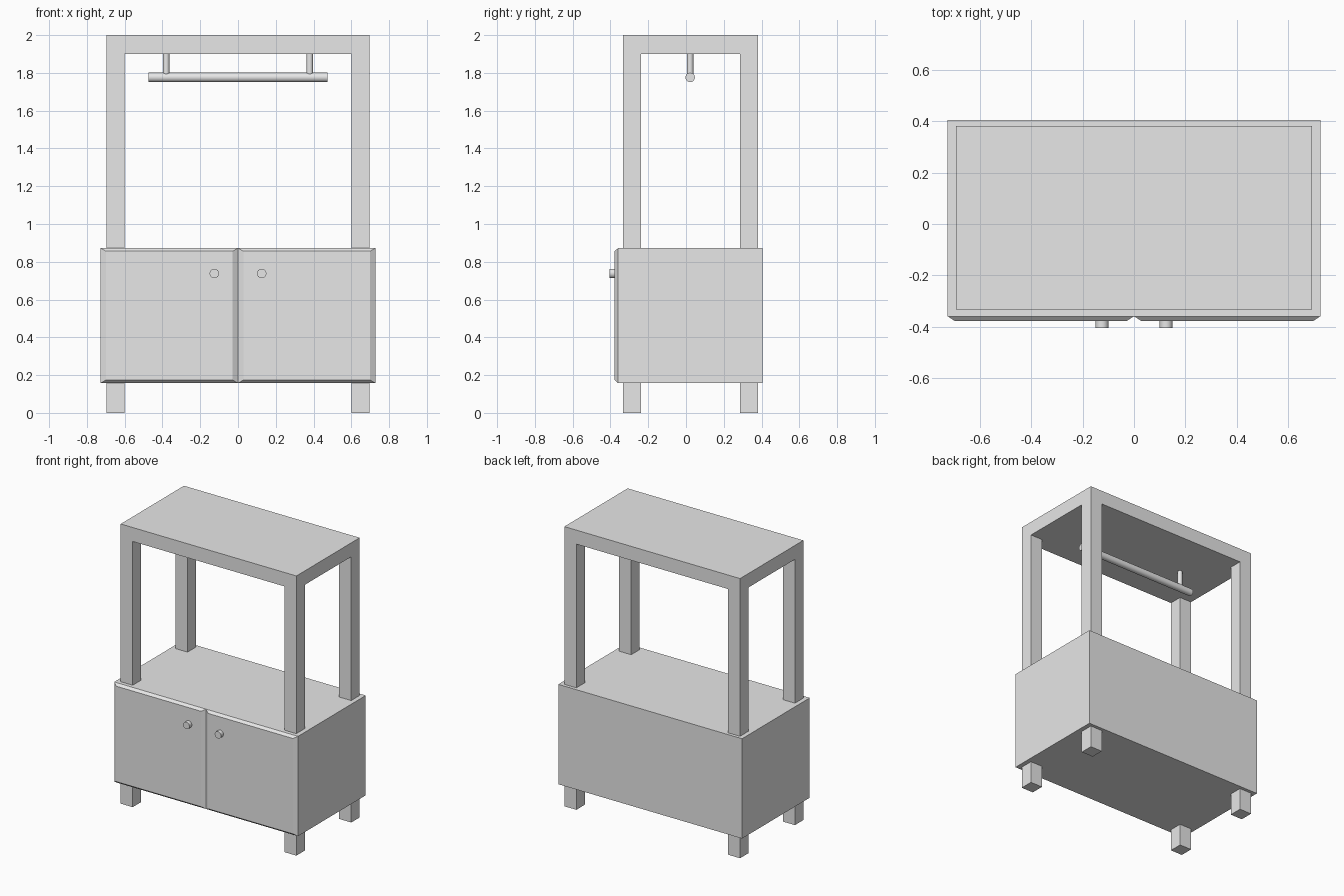
import bpy
import bmesh
from math import pi
from mathutils import Matrix, Vector

cube = bpy.data.objects.get("Cube")
if cube:
    bpy.data.objects.remove(cube, do_unlink=True)

grey = bpy.data.materials.new("plain grey")
grey.use_nodes = True
grey.diffuse_color = (0.8, 0.8, 0.8, 1)
grey.node_tree.nodes["Principled BSDF"].inputs["Base Color"].default_value = (0.8, 0.8, 0.8, 1)


def finish(name, bm):
    mesh = bpy.data.meshes.new(name)
    bm.to_mesh(mesh)
    bm.free()
    mesh.materials.append(grey)
    obj = bpy.data.objects.new(name, mesh)
    bpy.context.collection.objects.link(obj)
    return obj


def box(name, low, high):
    low, high = Vector(low), Vector(high)
    bm = bmesh.new()
    bmesh.ops.create_cube(bm, size=1)
    for v in bm.verts:
        v.co = (low + high) / 2 + v.co * (high - low)
    return finish(name, bm)


def rod(name, centre, radius, length, axis):
    turn = {"x": Matrix.Rotation(pi / 2, 4, "Y"),
            "y": Matrix.Rotation(pi / 2, 4, "X"), "z": Matrix()}[axis]
    bm = bmesh.new()
    bmesh.ops.create_cone(bm, cap_ends=True, segments=32, radius1=radius,
                          radius2=radius, depth=length,
                          matrix=Matrix.Translation(centre) @ turn)
    obj = finish(name, bm)
    bpy.ops.object.select_all(action="DESELECT")
    obj.select_set(True)
    bpy.context.view_layer.objects.active = obj
    bpy.ops.object.shade_smooth_by_angle(angle=pi / 6)


# Cabinet body and canopy
FLOOR, LID = 0.158, 0.872
box("cabinet", (-0.727, -0.36, FLOOR), (0.727, 0.405, LID))
box("canopy", (-0.695, -0.333, 1.9), (0.695, 0.382, 2))

# Square posts above the cabinet and short feet below it
for side, x in (("right", -0.695), ("left", 0.6)):
    for end, y in (("front", -0.333), ("back", 0.287)):
        box(f"{end}_{side}_post", (x, y, LID), (x + 0.095, y + 0.095, 1.9))
        box(f"{end}_{side}_foot", (x, y, 0), (x + 0.095, y + 0.095, FLOOR))

# Chamfered doors with knobs, and the hanging rail brackets
for side, s in (("right", -1), ("left", 1)):
    door = box(f"{side}_door", (min(0, s * 0.727), -0.378, FLOOR),
               (max(0, s * 0.727), -0.36, LID))
    middle = Vector((s * 0.3635, 0, (FLOOR + LID) / 2))
    for v in door.data.vertices:
        if v.co.y < -0.37:
            v.co.x += 0.028 if v.co.x < middle.x else -0.028
            v.co.z += 0.016 if v.co.z < middle.z else -0.016
    rod(f"{side}_knob", (s * 0.125, -0.391, 0.738), 0.025, 0.03, "y")
    rod(f"{side}_rail_bracket", (s * 0.38, 0.022, 1.838), 0.017, 0.125, "z")

# Hanging rail
rod("hanging_rail", (0, 0.022, 1.776), 0.025, 0.95, "x")
